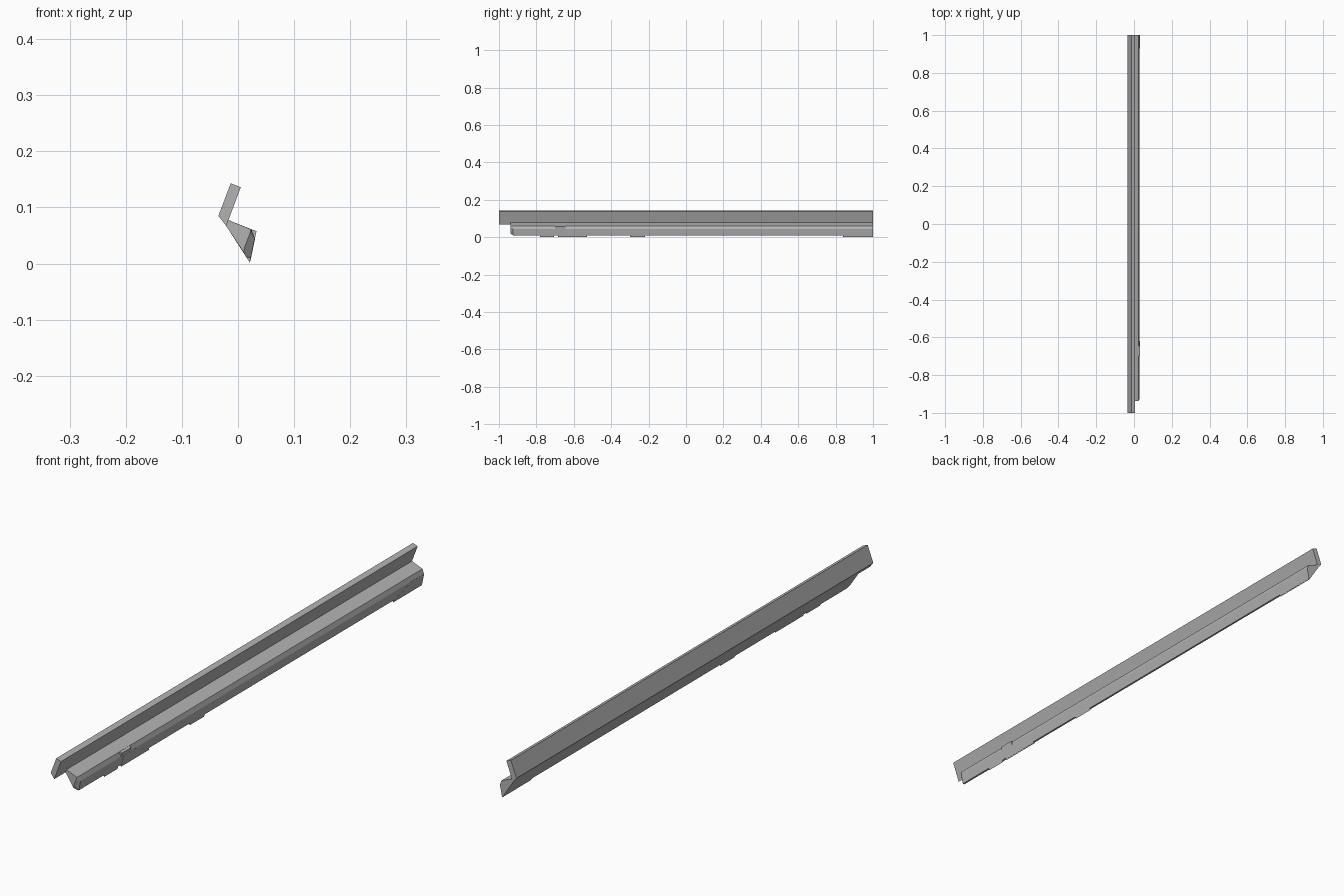
import bpy
import bmesh

cube = bpy.data.objects.get("Cube")
if cube:
    bpy.data.objects.remove(cube, do_unlink=True)

# Single grey finish
grey = bpy.data.materials.new("plain grey")
grey.use_nodes = True
colour = (0.45, 0.45, 0.45, 1)
grey.diffuse_color = colour
grey.node_tree.nodes["Principled BSDF"].inputs["Base Color"].default_value = colour


def loft(name, sections):
    """Join (y, [(x, z), ...]) sections into one closed flat-shaded solid."""
    bm = bmesh.new()
    rings = [[bm.verts.new((x, y, z)) for x, z in pts] for y, pts in sections]
    for a, b in zip(rings, rings[1:]):
        for i in range(len(a)):
            j = (i + 1) % len(a)
            bm.faces.new((a[i], a[j], b[j], b[i]))
    bm.faces.new(rings[0])
    bm.faces.new(rings[-1])
    bmesh.ops.recalc_face_normals(bm, faces=bm.faces)
    mesh = bpy.data.meshes.new(name)
    bm.to_mesh(mesh)
    bm.free()
    mesh.materials.append(grey)
    obj = bpy.data.objects.new(name, mesh)
    bpy.context.collection.objects.link(obj)
    return obj


# Upright slanted flange, full length
flange = [(-0.013, 0.143), (0.005, 0.136), (-0.021, 0.067), (-0.035, 0.085)]
loft("slanted_flange", [(-1, flange), (1, flange)])

# Lower rail with a bevelled front end
rail = [(-0.018, 0.078), (0.024, 0.061), (0.03, 0.045),
        (0.0227, 0.01), (0.0157, 0.01), (-0.021, 0.067)]
rail_tip = [(-0.018, 0.078), (0.023, 0.061), (0.021, 0.053),
            (0.012, 0.03), (0.01, 0.02), (-0.021, 0.067)]
loft("lower_rail", [(-0.937, rail_tip), (-0.925, rail), (1, rail)])

# Wedge tabs below the rail
tab = [(0.0145, 0.012), (0.0231, 0.012), (0.021, 0.002)]
for name, start, end in (("front_tab", -0.78, -0.705),
                         ("catch_tab", -0.685, -0.53),
                         ("middle_tab", -0.3, -0.22),
                         ("rear_tab", 0.84, 1)):
    loft(name, [(start, tab), (end, tab)])

# Catch filling the bevel above its tab
catch = [(0.023, 0.061), (0.033, 0.058), (0.03, 0.044)]
loft("catch_block", [(-0.7, catch), (-0.645, catch)])


def outer_x(z):
    """Position of the rail's sloping outer face at a height."""
    return 0.0227 + (z - 0.01) * 0.0073 / 0.035


def ramp_plate(name, outline):
    """Thin plate lying on the outer face, from (y, z) corners."""
    bm = bmesh.new()
    inner, outer = ([bm.verts.new((outer_x(z) + d, y, z)) for y, z in outline]
                    for d in (-0.001, 0.0006))
    bm.faces.new(inner)
    bm.faces.new(outer)
    for i in range(len(outline)):
        j = (i + 1) % len(outline)
        bm.faces.new((inner[i], inner[j], outer[j], outer[i]))
    bmesh.ops.recalc_face_normals(bm, faces=bm.faces)
    mesh = bpy.data.meshes.new(name)
    bm.to_mesh(mesh)
    bm.free()
    mesh.materials.append(grey)
    bpy.context.collection.objects.link(bpy.data.objects.new(name, mesh))


# Ramped faces beside the catch and at the rear end
ramp_plate("catch_ramp", [(-0.685, 0.005), (-0.53, 0.005), (-0.62, 0.045), (-0.685, 0.045)])
ramp_plate("rear_ramp", [(0.84, 0.005), (1, 0.005), (1, 0.045), (0.93, 0.045)])
